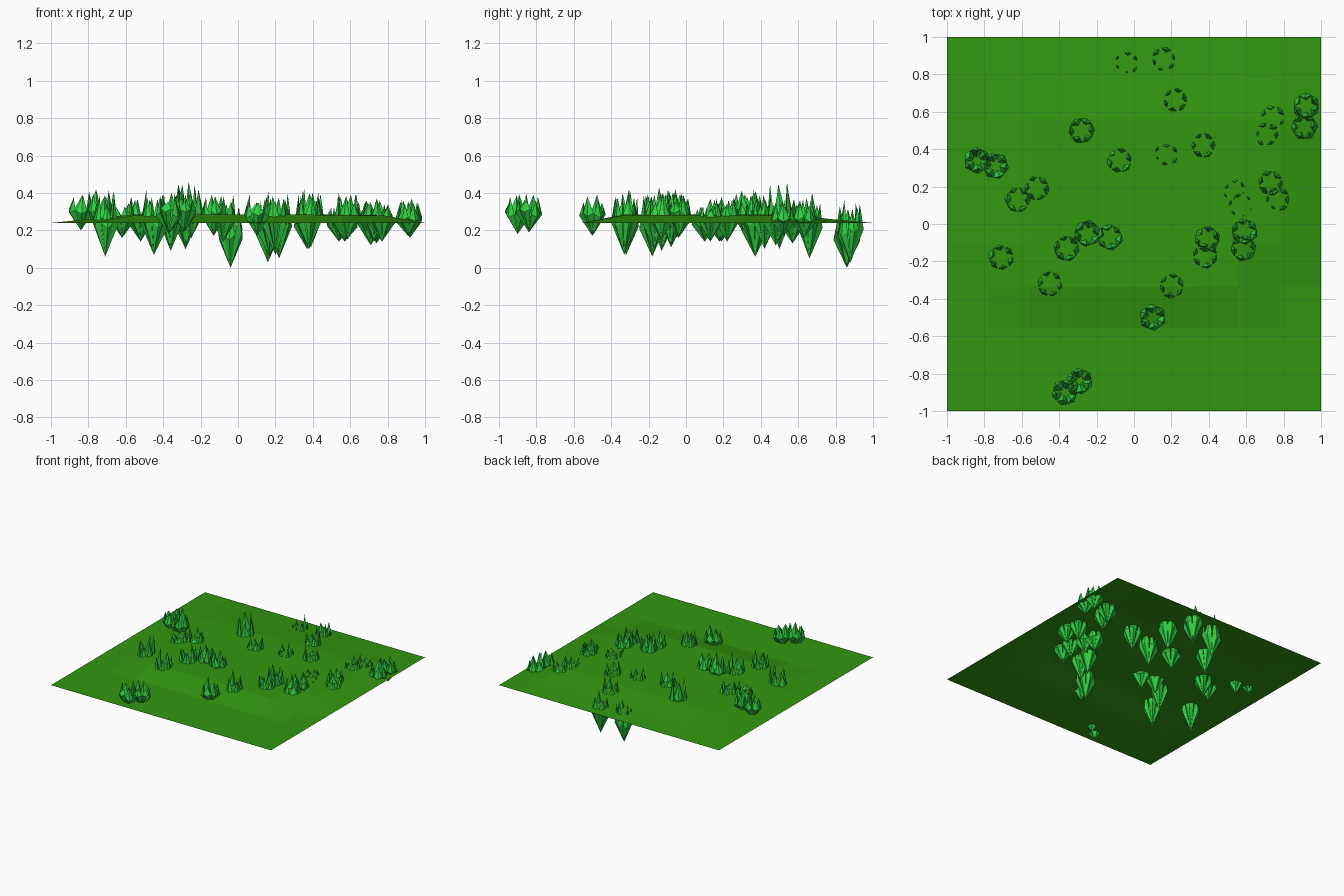
import bpy, bmesh, math, random

if "Cube" in bpy.data.objects:
    bpy.data.objects.remove(bpy.data.objects["Cube"])

random.seed(4)


def material(name, color):
    m = bpy.data.materials.new(name)
    m.diffuse_color = color
    m.use_nodes = True
    m.node_tree.nodes["Principled BSDF"].inputs["Base Color"].default_value = m.diffuse_color
    return m


def add_object(name, bm, mat):
    me = bpy.data.meshes.new(name)
    bm.to_mesh(me)
    bm.free()
    me.materials.append(mat)
    ob = bpy.data.objects.new(name, me)
    bpy.context.collection.objects.link(ob)
    return ob


turf = material("turf_green", (0.032, 0.31, 0.005, 1))
blade_green = material("blade_green", (0.03, 0.64, 0.055, 1))


# Ground: 9 x 9 cell sheet with a low plateau
def ground_height(x, y):
    ax = abs(x)
    if ax > 0.9 or y > 0.9 or y < -0.45:
        return 0.24
    h = 0.285 if ax < 0.7 else (0.262 if x < 0 else 0.28)
    if y < -0.2:
        h = 0.285 if ax < 0.4 else (0.28 if ax < 0.7 else 0.245)
    elif y > 0.7:
        h = 0.26 if x < 0.7 else 0.25
    return h


bm = bmesh.new()
bmesh.ops.create_grid(bm, x_segments=9, y_segments=9, size=1)
for v in bm.verts:
    v.co.z = ground_height(v.co.x, v.co.y)
add_object("ground", bm, turf)


# Grass tuft: a ring of faceted blades meeting at one pointed root
def add_tuft(x, y, bottom, top, blades=6, radius=0.064):
    bm = bmesh.new()
    turn = random.uniform(0, math.tau)
    height = top - bottom

    def point(r, a, t):
        return bm.verts.new((r * math.cos(a), r * math.sin(a), t * height))

    for i in range(blades):
        a = turn + math.tau * i / blades
        half = math.pi / blades * 0.95
        mid = random.uniform(0.48, 0.62)
        tip_t = 1.0 if i == 0 else random.uniform(0.78, 0.97)
        root = point(0, a, 0)
        tip = point(radius * random.uniform(0.65, 0.95), a + random.uniform(-.2, .2), tip_t)
        ring = [point(radius, a - half, mid),
                point(radius * 1.12, a, mid - 0.08),
                point(radius, a + half, mid),
                point(radius * 0.55, a, mid - 0.03)]
        for j in range(4):
            p, q = ring[j], ring[(j + 1) % 4]
            bm.faces.new((root, q, p))
            bm.faces.new((tip, p, q))
    bmesh.ops.remove_doubles(bm, verts=bm.verts, dist=0.0005)
    bmesh.ops.recalc_face_normals(bm, faces=bm.faces)
    ob = add_object("grass_tuft", bm, blade_green)
    ob.location = (x, y, bottom)


# Tuft placement: x, y, root height, tip height
deep = [(-.04, .86, 0, .35), (.16, .88, .03, .36), (.22, .66, .05, .40),
        (-.28, .50, .10, .46), (-.08, .34, .14, .39), (.17, .37, .06, .37),
        (.37, .42, .10, .39), (-.36, -.13, .09, .43), (-.45, -.32, .07, .42),
        (-.71, -.18, .06, .41)]
shallow = [(.71, .48, .12, .36), (.74, .57, .13, .36), (.73, .22, .14, .37),
           (.77, .13, .14, .35), (.54, .18, .14, .33), (.57, .10, .14, .33),
           (.39, -.08, .11, .42), (.38, -.17, .10, .40), (-.62, .13, .16, .37),
           (-.52, .19, .14, .38)]
exposed = [(.92, .63, .16, .37), (.91, .52, .17, .36), (.59, -.04, .16, .40),
           (.585, -.13, .15, .40), (.20, -.33, .07, .41), (.10, -.50, .17, .39),
           (-.25, -.05, .16, .42), (-.13, -.07, .17, .39), (-.84, .34, .20, .41),
           (-.74, .31, .18, .42), (-.37, -.90, .18, .40), (-.29, -.84, .19, .39)]
for spot in deep + shallow + exposed:
    add_tuft(*spot)
